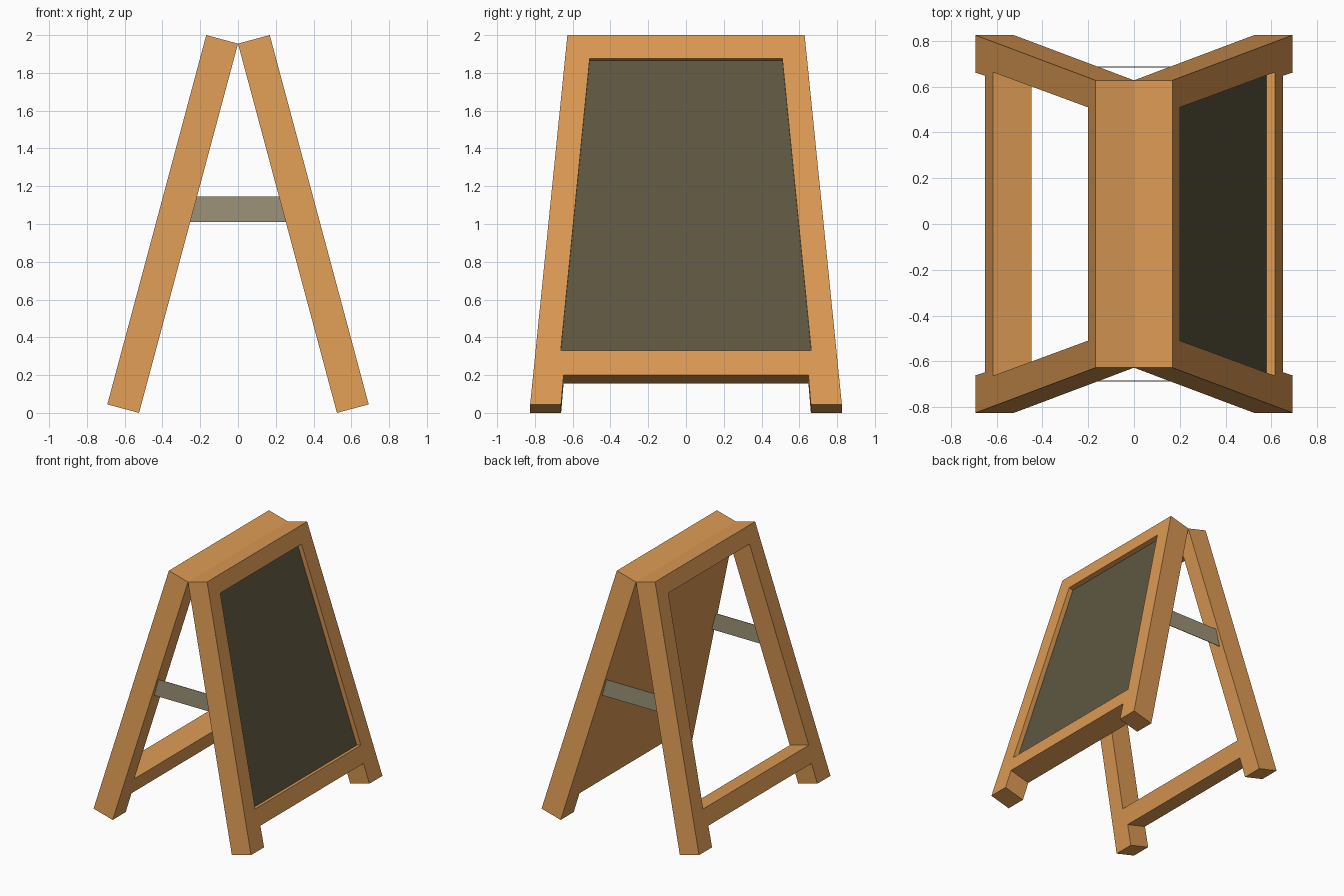
import bpy, bmesh, math

if "Cube" in bpy.data.objects:
    bpy.data.objects.remove(bpy.data.objects["Cube"])

TILT = math.radians(15)
SN, CS = math.sin(TILT), math.cos(TILT)
TOP = 1.955            # height of the ridge where both panels touch
LEN = TOP / CS         # panel length along the slope
THICK = 0.174
RECESS = 0.037         # depth of the writing surface


def srgb(r, g, b):
    def lin(c):
        c /= 255
        return c / 12.92 if c <= 0.04045 else ((c + 0.055) / 1.055) ** 2.4
    return (lin(r), lin(g), lin(b), 1)


def material(name, col):
    m = bpy.data.materials.new(name)
    m.diffuse_color = srgb(*col)
    m.use_nodes = True
    m.node_tree.nodes["Principled BSDF"].inputs["Base Color"].default_value = m.diffuse_color
    return m


wood = material("warm wood", (220, 154, 84))
slate = material("dark slate", (94, 86, 64))
strap = material("grey brown strap", (156, 146, 119))

# Half outlines of a panel: (sideways, down the slope)
OUTER = [(0, 0), (0.628, 0), (0.825, LEN), (0.661, LEN), (0.648, 1.863), (0, 1.863)]
OPENING = [(0, 1.729), (0.663, 1.729), (0.51, 0.129), (0, 0.129)]


def finish(bm, name, mats):
    bmesh.ops.remove_doubles(bm, verts=bm.verts[:], dist=1e-5)
    bmesh.ops.recalc_face_normals(bm, faces=bm.faces[:])
    me = bpy.data.meshes.new(name)
    bm.to_mesh(me)
    bm.free()
    for m in mats:
        me.materials.append(m)
    ob = bpy.data.objects.new(name, me)
    bpy.context.collection.objects.link(ob)
    return ob


def panel(name, side, filled):
    bm = bmesh.new()
    floor = THICK - RECESS if filled else 0
    for half in (1, -1):
        def face(pts, mat=0):
            vs = [bm.verts.new((side * (v * SN + w * CS), half * u, TOP - v * CS + w * SN))
                  for u, v, w in pts]
            bm.faces.new(vs).material_index = mat

        def cap(outline, w, mat=0):
            face([(u, v, w) for u, v in outline], mat)

        def walls(outline, w0, w1):
            for (u0, v0), (u1, v1) in zip(outline, outline[1:]):
                face([(u0, v0, w0), (u1, v1, w0), (u1, v1, w1), (u0, v0, w1)])

        cap(OUTER + OPENING, THICK)            # front of the frame
        walls(OUTER, 0, THICK)                 # outside edges and feet
        walls(OPENING, floor, THICK)           # edges of the opening
        if filled:
            cap(OUTER, 0)                      # solid back
            cap(OPENING, floor, 1)             # writing surface
        else:
            cap(OUTER + OPENING, 0)
    return finish(bm, name, [wood, slate])


panel("board_panel", 1, True)
panel("open_panel", -1, False)

# Thin straps joining the legs on both sides
for label, y in (("front", -0.687), ("back", 0.687)):
    bm = bmesh.new()
    ring = [(s * (TOP - z) * SN / CS, z) for s, z in ((-1, 1.01), (1, 1.01), (1, 1.145), (-1, 1.145))]
    f = bm.faces.new([bm.verts.new((x, y - 0.002, z)) for x, z in ring])
    ext = bmesh.ops.extrude_face_region(bm, geom=[f], use_keep_orig=True)
    moved = [g for g in ext["geom"] if isinstance(g, bmesh.types.BMVert)]
    bmesh.ops.translate(bm, verts=moved, vec=(0, 0.004, 0))
    finish(bm, label + "_strap", [strap])
